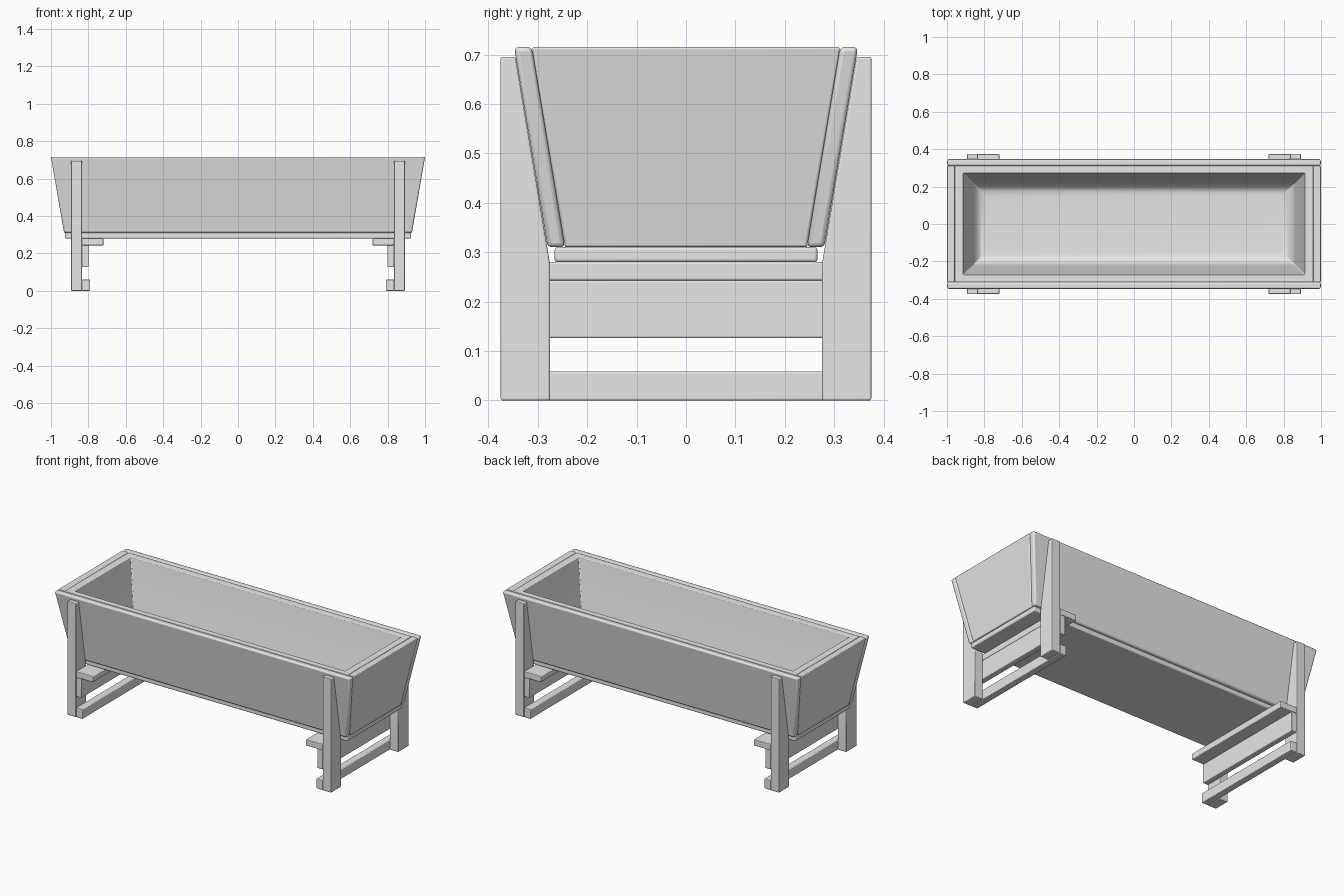
import bpy, bmesh, math

if "Cube" in bpy.data.objects:
    bpy.data.objects.remove(bpy.data.objects["Cube"], do_unlink=True)

grey = bpy.data.materials.new("plain_grey")
grey.use_nodes = True
grey.diffuse_color = (0.8, 0.8, 0.8, 1)
grey.node_tree.nodes["Principled BSDF"].inputs["Base Color"].default_value = (0.8, 0.8, 0.8, 1)


def finish(name, bm, bevel):
    bmesh.ops.recalc_face_normals(bm, faces=bm.faces)
    mesh = bpy.data.meshes.new(name)
    bm.to_mesh(mesh)
    bm.free()
    mesh.materials.append(grey)
    ob = bpy.data.objects.new(name, mesh)
    bpy.context.collection.objects.link(ob)
    if bevel:
        mod = ob.modifiers.new("rounded_edges", "BEVEL")
        mod.width = bevel
        mod.segments = 3
        mod.limit_method = "ANGLE"
        mod.angle_limit = math.radians(40)
    bpy.ops.object.select_all(action="DESELECT")
    ob.select_set(True)
    bpy.context.view_layer.objects.active = ob
    bpy.ops.object.shade_smooth_by_angle(angle=math.radians(35))
    return ob


def loft(name, rings, bevel):
    """Solid skinned through rings of matching points, capped at both ends."""
    bm = bmesh.new()
    loops = [[bm.verts.new(p) for p in ring] for ring in rings]
    count = len(loops[0])
    for a, b in zip(loops, loops[1:]):
        for i in range(count):
            j = (i + 1) % count
            bm.faces.new((a[i], a[j], b[j], b[i]))
    bm.faces.new(loops[0])
    bm.faces.new(loops[-1])
    return finish(name, bm, bevel)


def rect(x0, x1, y0, y1, z):
    return [(x0, y0, z), (x1, y0, z), (x1, y1, z), (x0, y1, z)]


def box(name, x, y, z, bevel=0.004):
    return loft(name, [rect(*x, *y, z[0]), rect(*x, *y, z[1])], bevel)


BASE, RIM = 0.31, 0.715

# Sloping outer boards of the trough
for s, side in ((-1, "front"), (1, "back")):
    loft(side + "_board", [rect(-0.93, 0.93, s * 0.245, s * 0.28, BASE),
                           rect(-1, 1, s * 0.312, s * 0.348, RIM)], 0.009)
for s, side in ((-1, "right"), (1, "left")):
    loft(side + "_end_board", [rect(s * 0.89, s * 0.93, -0.245, 0.245, BASE),
                               rect(s * 0.96, s * 1.0, -0.312, 0.312, RIM)], 0.005)

# Thick inner lining with a softly rounded floor
bm = bmesh.new()
rings = [(0.89, 0.245, BASE), (0.959, 0.311, RIM - 0.002),
         (0.914, 0.272, RIM - 0.002), (0.85, 0.21, 0.34)]
loops = [[bm.verts.new(p) for p in rect(-x, x, -y, y, z)] for x, y, z in rings]
for a, b in zip(loops, loops[1:]):
    for i in range(4):
        j = (i + 1) % 4
        bm.faces.new((a[i], a[j], b[j], b[i]))
bm.faces.new(loops[0])
floor = bm.faces.new(loops[-1])
bmesh.ops.bevel(bm, geom=list(floor.edges), offset=0.06, segments=6,
                profile=0.5, affect="EDGES")
finish("inner_lining", bm, 0.004)

# Base board under the trough
box("base_board", (-0.925, 0.925), (-0.266, 0.266), (0.28, BASE), 0.006)

# Two leg frames, each with two tapered legs and three crossbars
leg_profile = [(0.375, 0), (0.375, 0.695), (0.345, 0.695), (0.275, 0.275), (0.275, 0)]
for sx, side in ((-1, "right"), (1, "left")):
    for sy, end in ((-1, "front"), (1, "back")):
        loft(f"{side}_{end}_leg",
             [[(sx * x, sy * y, z) for y, z in leg_profile] for x in (0.834, 0.892)], 0.004)
    full = (-0.374, 0.374)
    box(side + "_support_plate", (sx * 0.72, sx * 0.834), full, (0.243, 0.28))
    box(side + "_crossbeam", (sx * 0.798, sx * 0.834), full, (0.126, 0.243))
    box(side + "_foot_bar", (sx * 0.79, sx * 0.834), full, (0, 0.059))
